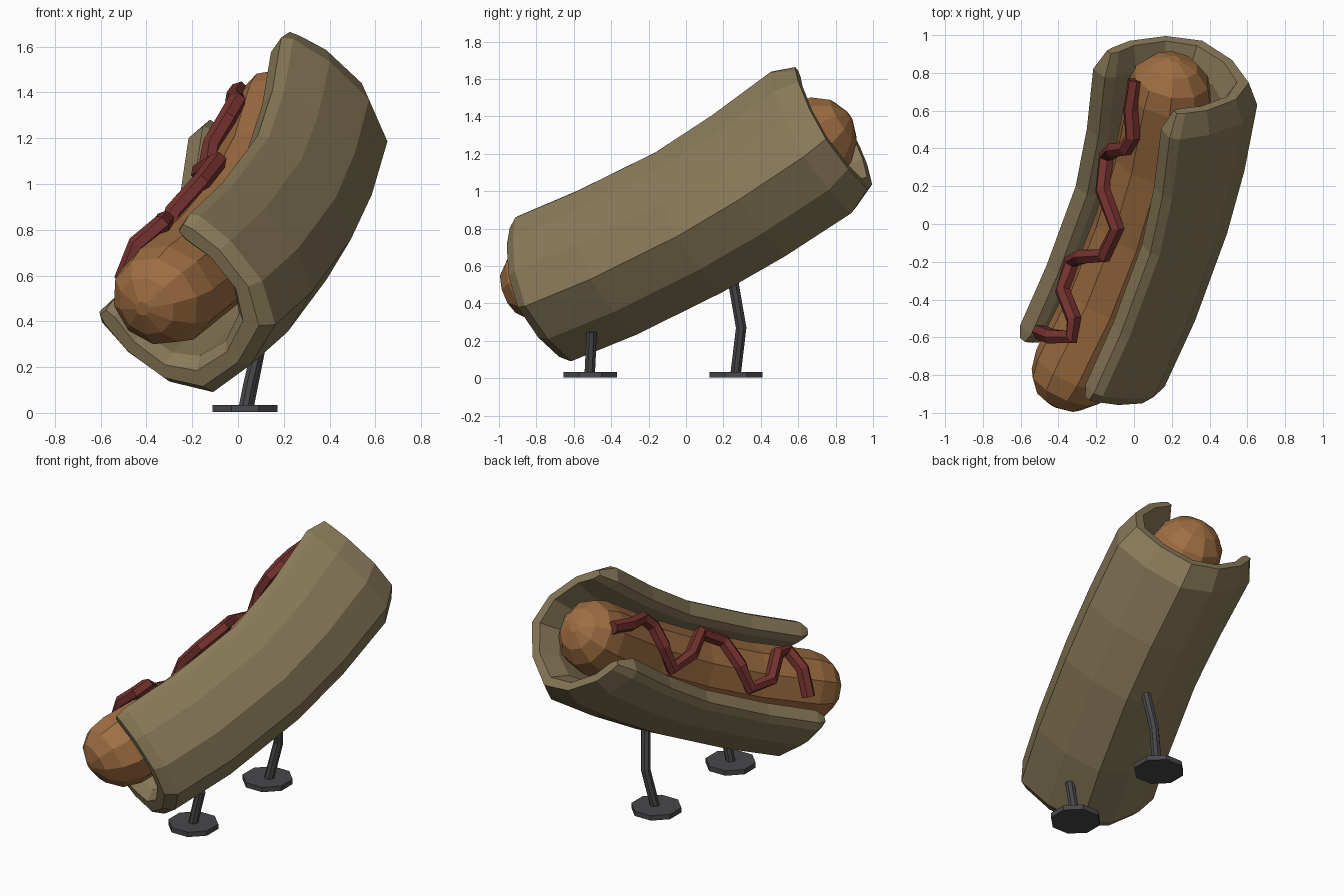
import bpy, bmesh, math
from mathutils import Vector

if "Cube" in bpy.data.objects:
    bpy.data.objects.remove(bpy.data.objects["Cube"])

# Tilted frame of the hot dog: D along the bun, U out of the opening, S across
D = Vector((0.31, 0.86, 0.43)).normalized()
S = Vector((0.58, -0.52, 0.63))
S = (S - D * S.dot(D)).normalized()
U = S.cross(D)
CENTRE = 0.55


def bend(t):
    u = (t - 0.35) / 0.9
    return 0.035 * u + 0.1 * u * u


def slope(t):
    return (0.035 + 0.2 * (t - 0.35) / 0.9) / 0.9


def place(a, h, t):
    """Local (across, height, along) to world, following the banana bend."""
    t2 = t - 0.6 * slope(t) * (h - 0.4)
    return S * (CENTRE + a) + U * (h + bend(t)) + D * t2


def material(name, rgb):
    m = bpy.data.materials.new(name)
    m.diffuse_color = (*rgb, 1)
    m.use_nodes = True
    m.node_tree.nodes["Principled BSDF"].inputs["Base Color"].default_value = m.diffuse_color
    return m


BUN = material("bun brown", (0.25, 0.195, 0.10))
MEAT = material("sausage orange", (0.35, 0.158, 0.055))
SAUCE = material("sauce red", (0.175, 0.032, 0.028))
METAL = material("dark grey", (0.065, 0.065, 0.072))


def loft(name, rings, mat, cap="ngon"):
    """Join closed rings of points into a flat shaded solid."""
    bm = bmesh.new()
    vs = [[bm.verts.new(p) for p in r] for r in rings]
    n = len(rings[0])
    for r0, r1 in zip(vs, vs[1:]):
        for i in range(n):
            j = (i + 1) % n
            bm.faces.new((r0[i], r0[j], r1[j], r1[i]))
    for r in (vs[0], vs[-1]):
        if cap == "ngon":
            bm.faces.new(r)
        else:  # U-shaped end, bridged between outer and inner halves
            for i in range(n // 2 - 1):
                bm.faces.new((r[i], r[i + 1], r[n - 2 - i], r[n - 1 - i]))
    bmesh.ops.recalc_face_normals(bm, faces=bm.faces)
    me = bpy.data.meshes.new(name)
    bm.to_mesh(me)
    bm.free()
    me.materials.append(mat)
    ob = bpy.data.objects.new(name, me)
    bpy.context.collection.objects.link(ob)
    return ob


def tube(name, pts, radius, sides, mat, ref):
    pts = [Vector(p) for p in pts]
    rings = []
    for i, p in enumerate(pts):
        tan = (pts[min(i + 1, len(pts) - 1)] - pts[max(i - 1, 0)]).normalized()
        x = tan.cross(ref).normalized()
        y = x.cross(tan)
        rings.append([p + (x * math.cos(k) + y * math.sin(k)) * radius
                      for k in (math.tau * (j + 0.5) / sides for j in range(sides))])
    return loft(name, rings, mat)


# Bun: U profile (one half, bottom to lip) mirrored and lofted
outer = [(0, 0.08), (0.235, 0.12), (0.35, 0.29), (0.387, 0.51), (0.37, 0.68), (0.34, 0.72)]
inner = [(0, 0.23), (0.15, 0.27), (0.235, 0.37), (0.255, 0.52), (0.232, 0.66), (0.25, 0.71)]


def full(half):
    return [(-a, h) for a, h in half[:0:-1]] + half


prof_out, prof_in = full(outer), full(inner)


def bun_ring(t, shrink, lift, drop):
    """lift stretches the lips upward, drop lowers them at the rounded ends."""
    o, i = [], []
    for p, q in zip(prof_out, prof_in):
        p, q = Vector(p), Vector(q)
        o.append(p.lerp(q, shrink))
        i.append(q.lerp(p, shrink))
    return [place(v.x * (1 + lift * 0.5), v.y + lift * (v.y - 0.08) / 0.64
                  - (drop if v.y > 0.6 else 0), t) for v in o + i[::-1]]


stations = [(-0.55, 0.28, 0, 0.015), (-0.49, 0, 0, 0), (-0.1, 0, 0.01, 0), (0.42, 0, 0.01, 0),
            (0.8, 0, 0.035, 0), (1.2, 0, 0.06, 0), (1.33, 0.33, 0.06, 0.05)]
loft("bun", [bun_ring(*s) for s in stations], BUN, "bridge")

# Sausage: bent capsule
R, H, T0, T1 = 0.23, 0.55, -0.545, 1.2
caps = [8, 35, 62]
sections = [(T0 - R * math.cos(math.radians(c)), R * math.sin(math.radians(c))) for c in caps]
sections += [(T0 + (T1 - T0) * k / 4, R) for k in range(5)]
sections += [(T1 + R * math.cos(math.radians(c)), R * math.sin(math.radians(c))) for c in caps[::-1]]


def core(t):
    return H - 0.025 * (t - T0) / (T1 - T0)


loft("sausage", [[place(r * math.cos(math.tau * k / 10) - 0.005, core(t) + r * math.sin(math.tau * k / 10), t)
                  for k in range(10)] for t, r in sections], MEAT)

# Sauce: zigzag (across, along) laid on top of the sausage
zigzag = [(-0.18, -0.39), (-0.03, -0.33), (0.09, -0.26), (0.06, -0.17), (-0.12, -0.1), (-0.18, 0.04),
          (-0.07, 0.14), (0.08, 0.24), (0.10, 0.42), (-0.08, 0.55), (-0.18, 0.69),
          (-0.08, 0.80), (0.03, 0.88), (0.06, 0.97), (-0.01, 1.09), (-0.06, 1.24)]
tube("sauce", [place(a, core(t) + math.sqrt(0.265 ** 2 - a * a) - 0.25 * max(0, t - 1.0),
                     t + 0.6 * slope(t) * 0.4) for a, t in zigzag], 0.042, 6, SAUCE, U)

# Legs and octagonal feet
legs = {"front": [(0.03, -0.515, 0.02), (0.05, -0.51, 0.12), (0.08, -0.505, 0.25)],
        "rear": [(0.04, 0.265, 0.02), (0.09, 0.295, 0.27), (0.12, 0.25, 0.53)]}
for name, pts in legs.items():
    tube(name + "_leg", pts, 0.03, 8, METAL, Vector((0, 1, 0)))
    x, y = 0.03, pts[0][1] + 0.003
    tube(name + "_foot", [(x, y, 0.003), (x, y, 0.035)], 0.154, 8, METAL, Vector((0, 1, 0)))
